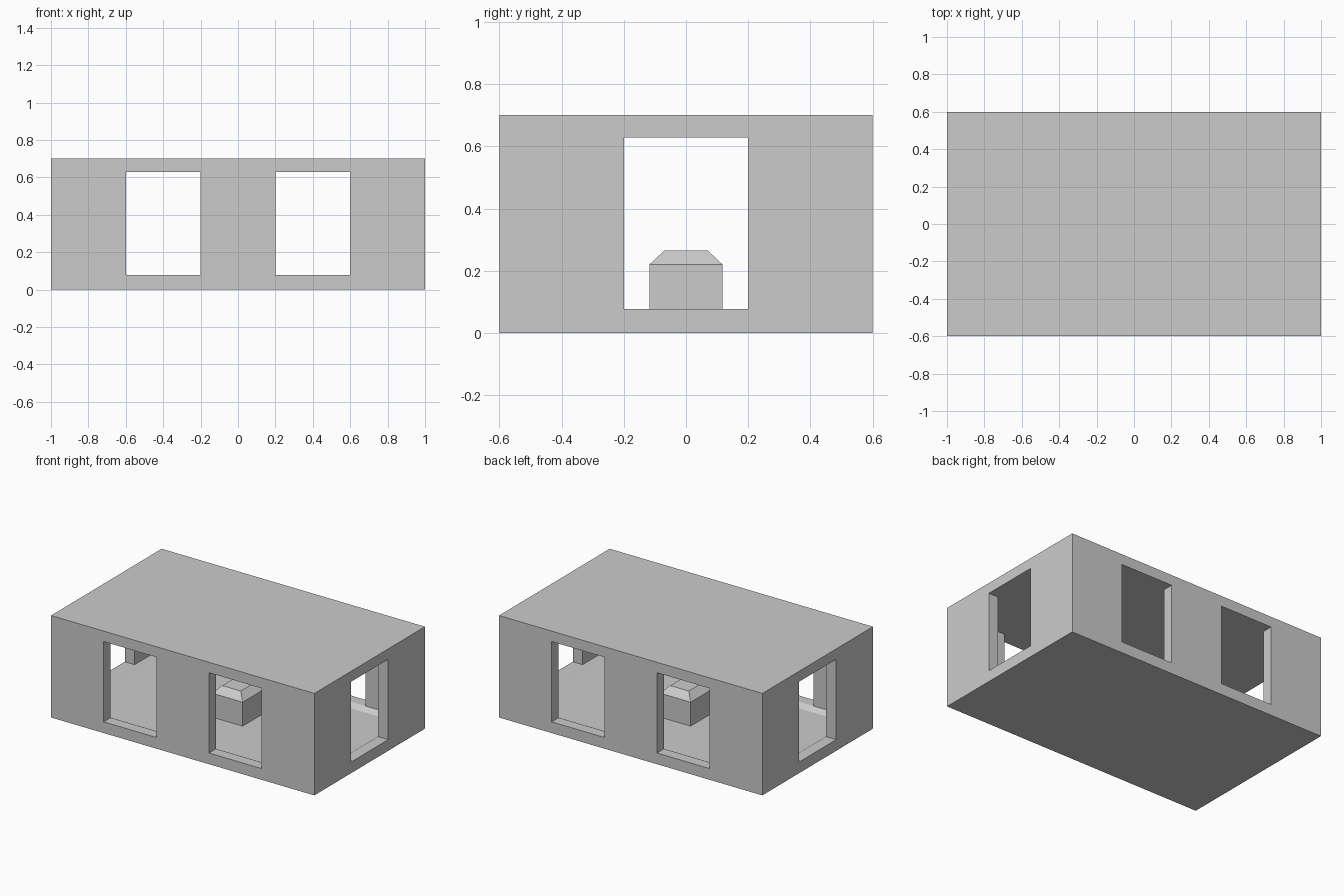
import bpy
import bmesh

cube = bpy.data.objects.get("Cube")
if cube:
    bpy.data.objects.remove(cube, do_unlink=True)

grey = bpy.data.materials.new("plain grey")
grey.use_nodes = True
colour = (0.6, 0.6, 0.6, 1.0)
grey.diffuse_color = colour
grey.node_tree.nodes["Principled BSDF"].inputs["Base Color"].default_value = colour

SILL, LINTEL, FLOOR = 0.077, 0.628, 0.055


def loft(name, levels, centre=(0, 0)):
    """Closed solid from stacked rectangles, each (half width, half depth, height)."""
    bm = bmesh.new()
    rings = [[bm.verts.new((centre[0] + sx * hx, centre[1] + sy * hy, z))
              for sx, sy in ((-1, -1), (1, -1), (1, 1), (-1, 1))]
             for hx, hy, z in levels]
    bm.faces.new(rings[0][::-1])
    bm.faces.new(rings[-1])
    for low, high in zip(rings, rings[1:]):
        for i in range(4):
            j = (i + 1) % 4
            bm.faces.new((low[i], low[j], high[j], high[i]))
    mesh = bpy.data.meshes.new(name)
    bm.to_mesh(mesh)
    bm.free()
    mesh.materials.append(grey)
    obj = bpy.data.objects.new(name, mesh)
    bpy.context.collection.objects.link(obj)
    return obj


def cut(target, cutter):
    """Subtract the cutter, then discard it."""
    cutter.hide_render = True
    mod = target.modifiers.new("cut", "BOOLEAN")
    mod.operation = "DIFFERENCE"
    mod.solver = "EXACT"
    mod.object = cutter
    graph = bpy.context.evaluated_depsgraph_get()
    result = bpy.data.meshes.new_from_object(target.evaluated_get(graph))
    target.modifiers.clear()
    target.data = result
    bpy.data.objects.remove(cutter, do_unlink=True)


# Outer block, hollowed by a room with a shallow sloped tray floor
shell = loft("building_shell", [(1, 0.6, 0), (1, 0.6, 0.7)])
cut(shell, loft("room_cutter", [(0.885, 0.485, FLOOR), (0.925, 0.525, SILL),
                                (0.925, 0.525, LINTEL)]))

# Two openings through the front and back walls, one through the end walls
for x in (-0.4, 0.4):
    cut(shell, loft("window_cutter", [(0.2, 0.8, SILL), (0.2, 0.8, LINTEL)], (x, 0)))
cut(shell, loft("door_cutter", [(1.2, 0.2, SILL), (1.2, 0.2, LINTEL)]))

# Central plinth with a sloped cap
loft("plinth", [(0.118, 0.118, FLOOR), (0.118, 0.118, 0.22), (0.07, 0.07, 0.265)])
